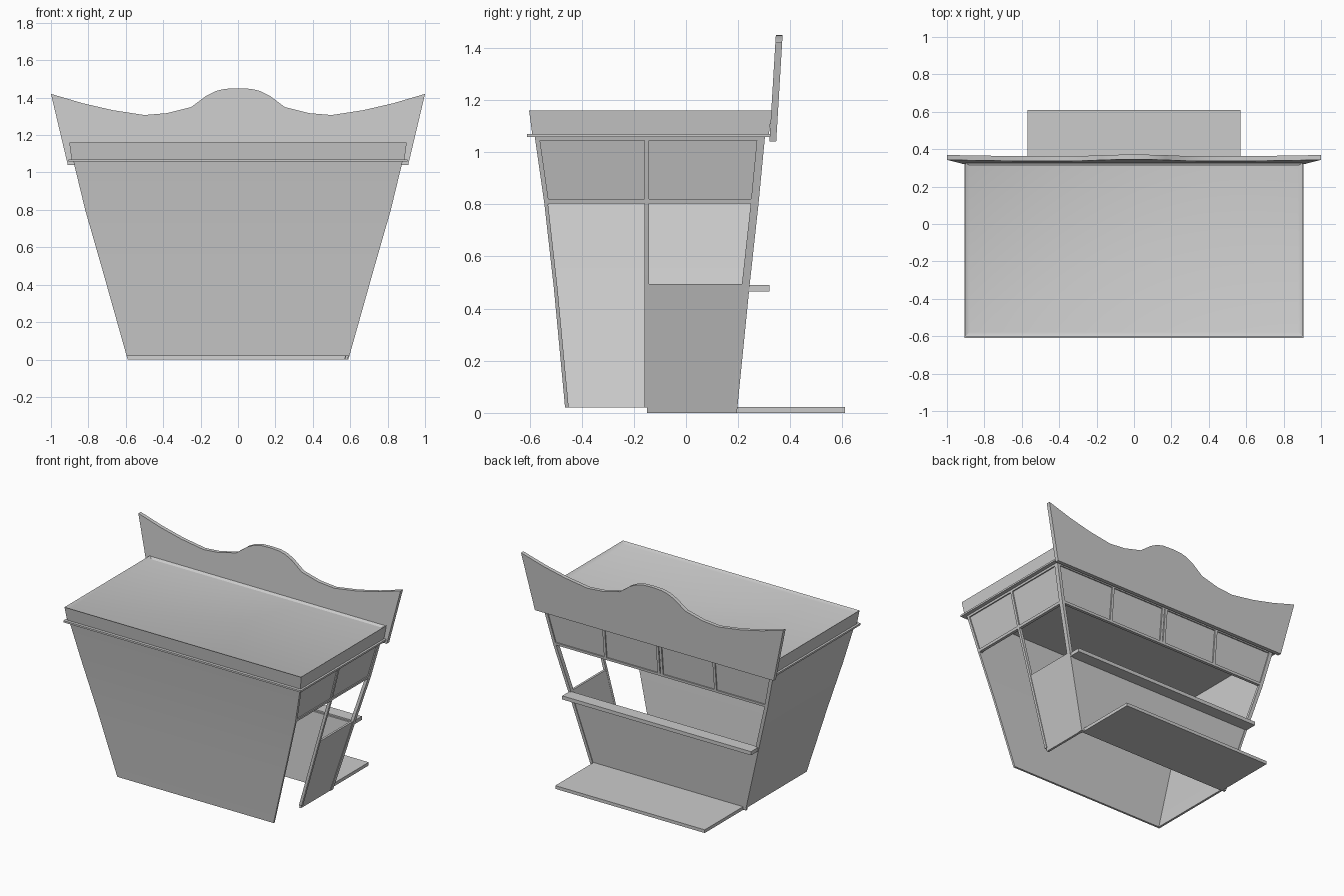
import bpy, bmesh
from mathutils import Vector

if "Cube" in bpy.data.objects:
    bpy.data.objects.remove(bpy.data.objects["Cube"])

# Profiles of the tapered booth: height -> half width, front y, back y
KNOTS = [(0.0, 0.59, -0.462, 0.195), (0.48, 0.725, -0.507, 0.243),
         (0.80, 0.817, -0.543, 0.278), (1.06, 0.88, -0.58, 0.303)]


def prof(z, i):
    for a, b in zip(KNOTS, KNOTS[1:]):
        if z <= b[0]:
            break
    t = (z - a[0]) / (b[0] - a[0])
    return a[i] + (b[i] - a[i]) * t


def X(z): return prof(z, 1)
def YF(z): return prof(z, 2)
def YB(z): return prof(z, 3)


def finish(name, bm):
    bmesh.ops.recalc_face_normals(bm, faces=bm.faces)
    me = bpy.data.meshes.new(name)
    bm.to_mesh(me)
    bm.free()
    ob = bpy.data.objects.new(name, me)
    bpy.context.collection.objects.link(ob)
    return ob


def slab(name, edge, z0, z1, inset, depth):
    """Sloped board: edge(z) gives its two outer points; inset/depth are inward vectors."""
    zs = [z0] + [k[0] for k in KNOTS if z0 < k[0] < z1] + [z1]
    bm = bmesh.new()
    rings = []
    for z in zs:
        a, b = (Vector(p) + Vector(inset) for p in edge(z))
        d = Vector(depth)
        rings.append([bm.verts.new(p) for p in (a, b, b + d, a + d)])
    for r, q in zip(rings, rings[1:]):
        for i in range(4):
            j = (i + 1) % 4
            bm.faces.new((r[i], r[j], q[j], q[i]))
    bm.faces.new(rings[0])
    bm.faces.new(rings[-1])
    return finish(name, bm)


def side(name, s, ya, yb, z0, z1, inset=0.0, t=0.015):
    return slab(name, lambda z: ((s * X(z), ya(z), z), (s * X(z), yb(z), z)),
                z0, z1, (-s * inset, 0, 0), (-s * t, 0, 0))


def back(name, xa, xb, z0, z1, inset=0.0, t=0.015):
    return slab(name, lambda z: ((xa(z), YB(z), z), (xb(z), YB(z), z)),
                z0, z1, (0, -inset, 0), (0, -t, 0))


def box(name, x0, x1, y0, y1, z0, z1, flare=0.0):
    bm = bmesh.new()
    bmesh.ops.create_cube(bm, size=1)
    for v in bm.verts:
        f = -flare if v.co.z < 0 else 0
        v.co = (x1 + f if v.co.x > 0 else x0 - f,
                y1 + f if v.co.y > 0 else y0 - f,
                z1 if v.co.z > 0 else z0)
    return bm, name


def c(v): return lambda z: v


# Solid walls
slab("front_wall", lambda z: ((-X(z), YF(z), z), (X(z), YF(z), z)),
     0.02, 1.06, (0, 0, 0), (0, 0.014, 0))
side("left_wall", -1, YF, YB, 0.02, 1.06)
back("counter_wall", lambda z: -X(z), X, 0.0, 0.48, 0.005)
side("right_low_panel", 1, c(-0.15), YB, 0.0, 0.495, 0.004)

# Right side frame and upper panes (doorway and window stay open)
P = -0.15
side("door_post", 1, c(P - 0.009), c(P + 0.009), 0.02, 1.06, 0, 0.02)
side("right_back_post", 1, lambda z: YB(z) - 0.03, YB, 0.0, 1.06, 0, 0.022)
side("right_front_post", 1, YF, lambda z: YF(z) + 0.018, 0.80, 1.06, 0, 0.02)
side("right_transom_bar", 1, YF, YB, 0.803, 0.82, 0, 0.02)
side("right_top_bar", 1, YF, YB, 1.045, 1.06, 0, 0.02)
side("right_transom_pane", 1, YF, YB, 0.81, 1.05, 0.008, 0.005)

# Serving side frame and upper panes
back("serving_left_post", lambda z: -X(z), lambda z: -X(z) + 0.025, 0.48, 1.06, 0, 0.022)
back("serving_right_post", lambda z: X(z) - 0.02, X, 0.0, 1.06, 0, 0.022)
back("serving_transom_bar", lambda z: -X(z), X, 0.803, 0.82, 0, 0.02)
back("serving_top_bar", lambda z: -X(z), X, 1.045, 1.06, 0, 0.02)
back("serving_transom_pane", lambda z: -X(z), X, 0.81, 1.05, 0.008, 0.005)
for i, x in enumerate((-0.42, -0.012, 0.012, 0.42)):
    back(f"mullion_{i + 1}", c(x - 0.009), c(x + 0.009), 0.81, 1.05, 0, 0.02)

# Counter shelf and floor step
bm, n = box("counter_shelf", -0.72, 0.72, 0.235, 0.32, 0.465, 0.49)
finish(n, bm)
bm, n = box("floor_step", -0.57, 0.57, 0.19, 0.61, 0.0, 0.022)
finish(n, bm)

# Roof: thin eave plate and flared cap with a shallow recessed top
bm, n = box("eave_plate", -0.905, 0.905, -0.61, 0.33, 1.058, 1.07)
finish(n, bm)
bm, n = box("roof_cap", -0.902, 0.902, -0.602, 0.33, 1.07, 1.16, 0.012)
bm.normal_update()
top = max(bm.faces, key=lambda f: f.calc_center_median().z)
bmesh.ops.inset_region(bm, faces=[top], thickness=0.035)
for v in top.verts:
    v.co.z -= 0.012
    if v.co.y > 0:
        v.co.y = 0.31
finish(n, bm)

# Wavy sign board, leaning outward
half = [(1.0, 1.42), (0.83, 1.37), (0.67, 1.333), (0.5, 1.307), (0.38, 1.317),
        (0.25, 1.35), (0.17, 1.41), (0.12, 1.435), (0.07, 1.447)]
crest = half + [(0, 1.45)] + [(-x, z) for x, z in reversed(half)]
bm = bmesh.new()
cols = []
for x, z in crest:
    col = []
    for px, pz in ((x * 0.91, 1.04), (x, z)):
        y = 0.32 + (pz - 1.04) * 0.06
        col += [bm.verts.new((px, y, pz)), bm.verts.new((px, y + 0.026, pz))]
    cols.append((col[0], col[1], col[3], col[2]))
for a, b in zip(cols, cols[1:]):
    for i in range(4):
        j = (i + 1) % 4
        bm.faces.new((a[i], a[j], b[j], b[i]))
bm.faces.new(cols[0])
bm.faces.new(cols[-1])
finish("sign_board", bm)

# Smooth the gentle bends, keep edges sharp
for ob in bpy.context.collection.objects:
    ob.select_set(True)
    bpy.context.view_layer.objects.active = ob
bpy.ops.object.shade_smooth_by_angle()
